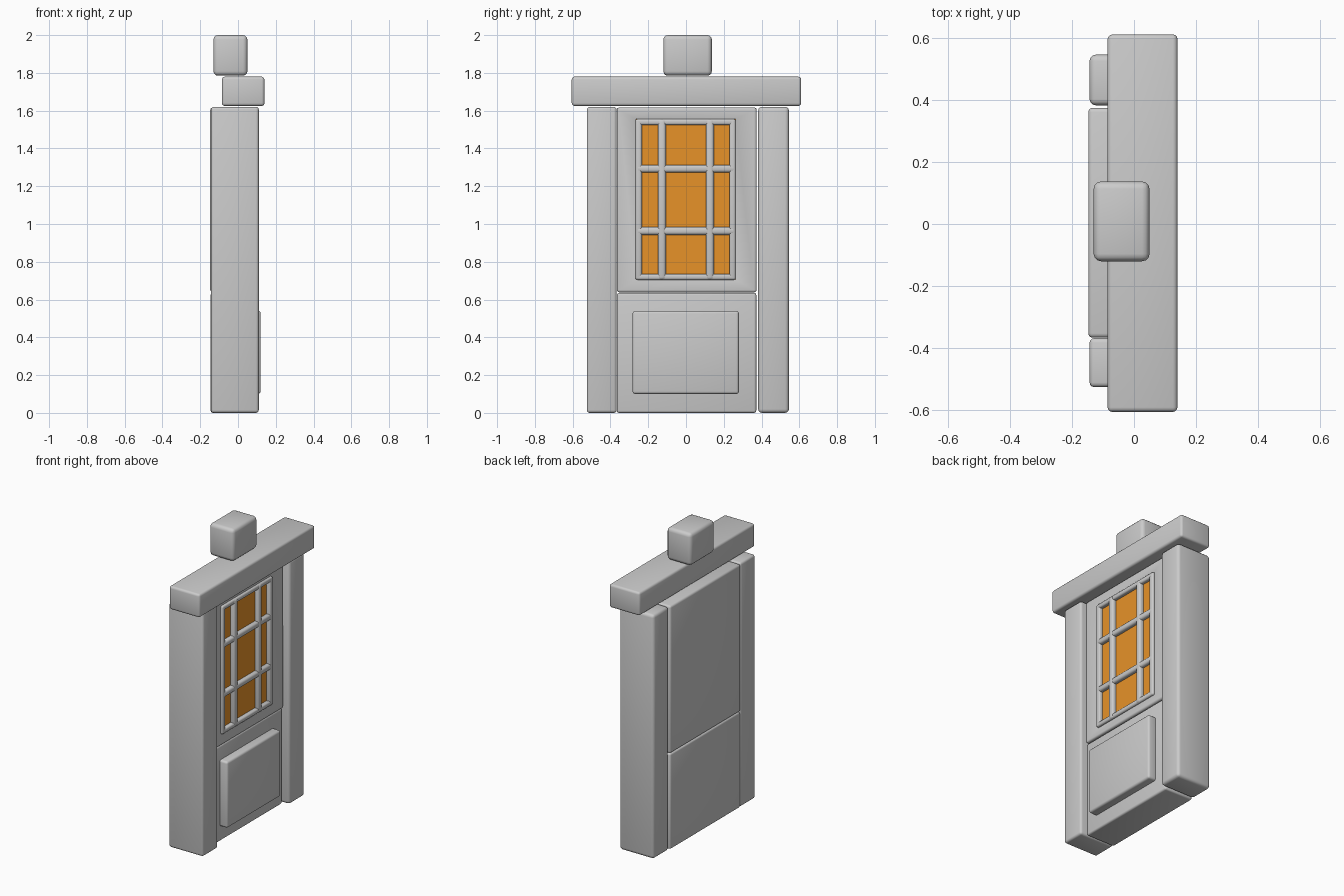
import bpy
import bmesh
from mathutils import Vector

if "Cube" in bpy.data.objects:
    bpy.data.objects.remove(bpy.data.objects["Cube"])


def material(name, rgb):
    mat = bpy.data.materials.new(name)
    mat.use_nodes = True
    mat.diffuse_color = (*rgb, 1)
    mat.node_tree.nodes["Principled BSDF"].inputs["Base Color"].default_value = (*rgb, 1)
    return mat


STONE = material("grey stone", (0.6, 0.6, 0.6))
GLASS = material("amber glass", (0.8, 0.287, 0.022))


def finish(bm, name, mat):
    mesh = bpy.data.meshes.new(name)
    bm.to_mesh(mesh)
    bm.free()
    obj = bpy.data.objects.new(name, mesh)
    bpy.context.collection.objects.link(obj)
    mesh.materials.append(mat)
    bpy.ops.object.select_all(action="DESELECT")
    obj.select_set(True)
    bpy.context.view_layer.objects.active = obj
    bpy.ops.object.shade_smooth_by_angle(angle=0.7)
    return obj


def box_mesh(x, y, z):
    bm = bmesh.new()
    bmesh.ops.create_cube(bm, size=1)
    for v in bm.verts:
        v.co = Vector([lo + (c + 0.5) * (hi - lo) for c, (lo, hi) in zip(v.co, (x, y, z))])
    return bm


def block(name, x, y, z, bevel=0.015, mat=STONE):
    """Box given by its ranges, with rounded edges."""
    bm = box_mesh(x, y, z)
    if bevel:
        bmesh.ops.bevel(bm, geom=bm.edges[:], offset=bevel, segments=3,
                        profile=0.5, affect="EDGES")
    return finish(bm, name, mat)


# Surround: posts, lintel and keystone
block("right_post", (-0.143, 0.11), (-0.525, -0.367), (0, 1.62))
block("left_post", (-0.143, 0.11), (0.382, 0.545), (0, 1.62), 0.02)
block("lintel", (-0.085, 0.14), (-0.605, 0.61), (1.625, 1.78))
block("keystone", (-0.13, 0.05), (-0.12, 0.137), (1.785, 2.0), 0.024)

# Lower door with raised panel
block("lower_door", (-0.145, 0.065), (-0.366, 0.372), (0, 0.636), 0.012)
block("raised_panel", (0.04, 0.12), (-0.283, 0.28), (0.1, 0.54), 0.014)

# Upper door: rounded slab with a sloping surround and a recess for the window
WIN_Y, WIN_Z = (-0.265, 0.262), (0.705, 1.555)
bm = box_mesh((-0.147, 0.075), (-0.366, 0.374), (0.638, 1.617))
outer_edges = bm.edges[:]
front = max(bm.faces, key=lambda f: f.calc_center_median().x)
bmesh.ops.inset_individual(bm, faces=[front], thickness=0.05)
mid = front.calc_center_median()
for v in front.verts:
    v.co = Vector((0.06, WIN_Y[v.co.y > mid.y], WIN_Z[v.co.z > mid.z]))
recess = bmesh.ops.extrude_discrete_faces(bm, faces=[front])["faces"][0]
for v in recess.verts:
    v.co.x = 0.03
bmesh.ops.bevel(bm, geom=[e for e in outer_edges if e.is_valid], offset=0.014,
                segments=3, profile=0.5, affect="EDGES")
finish(bm, "upper_door", STONE)

# Window glass, rim and glazing bars
block("window_glass", (0.042, 0.05), WIN_Y, WIN_Z, 0, GLASS)
for side, y in (("right", -0.251), ("left", 0.246)):
    block(side + "_window_rim", (0.03, 0.075), (y - 0.017, y + 0.017), WIN_Z, 0.011)
for side, z in (("bottom", 0.72), ("top", 1.54)):
    block(side + "_window_rim", (0.03, 0.075), WIN_Y, (z - 0.016, z + 0.016), 0.011)
for side, y in (("right", -0.128), ("left", 0.126)):
    block(side + "_upright_bar", (0.03, 0.078), (y - 0.021, y + 0.021), WIN_Z, 0.014)
for side, z in (("lower", 0.963), ("upper", 1.293)):
    block(side + "_cross_bar", (0.03, 0.076), WIN_Y, (z - 0.02, z + 0.02), 0.014)
